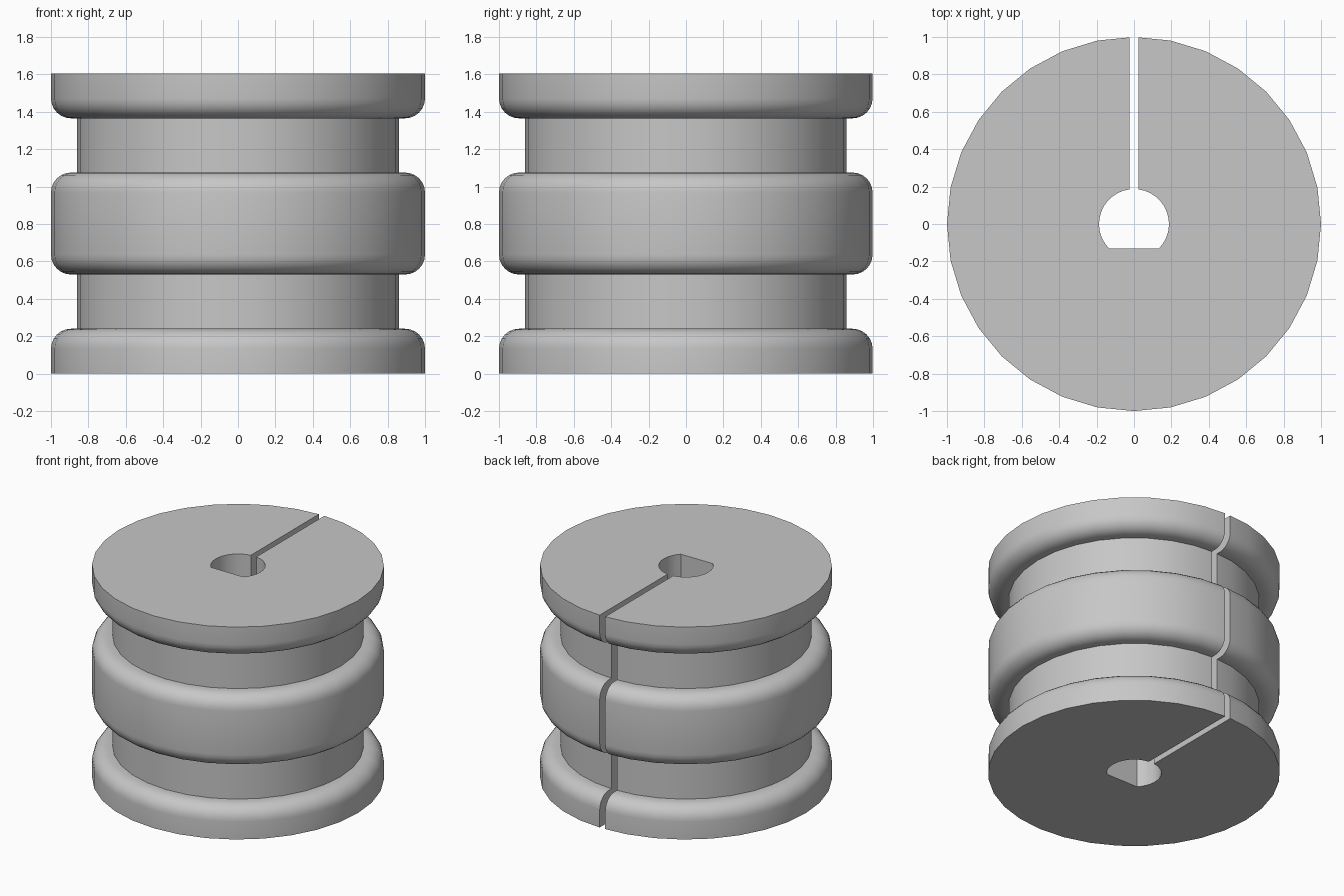
import bpy, bmesh, math

cube = bpy.data.objects.get("Cube")
if cube:
    bpy.data.objects.remove(cube, do_unlink=True)

HEIGHT, RIM, GROOVE, FILLET = 1.605, 1.0, 0.86, 0.107
GROOVE_LOW, GROOVE_HIGH = 0.24, 0.53
SLOT = 0.023                      # half width of the slot
BORE, FLAT = 0.187, -0.13         # bore radius and its flat side
SIDES, STEPS = 32, 6


# Side profile (radius, z): lower half, then mirrored upward
def fillet(z, direction):
    pts = []
    for i in range(STEPS + 1):
        a = math.pi / 2 * i / STEPS
        pts.append((RIM - FILLET + FILLET * math.cos(a),
                    z + direction * FILLET * (1 - math.sin(a))))
    return pts


half = [(RIM, 0.0)] + fillet(GROOVE_LOW, -1)
half += [(GROOVE, GROOVE_LOW), (GROOVE, GROOVE_HIGH)]
half += fillet(GROOVE_HIGH, 1)[::-1]
profile = half + [(r, HEIGHT - z) for r, z in reversed(half)]


# Outer ring, clockwise from one slot wall round to the other
def outer_ring(r):
    edge_y = r - SLOT * math.tan(math.pi / SIDES)
    ring = [(SLOT, edge_y)]
    for i in range(1, SIDES):
        a = math.pi / 2 - math.tau * i / SIDES
        ring.append((r * math.cos(a), r * math.sin(a)))
    return ring + [(-SLOT, edge_y)]


# D-shaped bore outline, in the same direction
start, end = math.acos(SLOT / BORE), math.asin(FLAT / BORE)
arc = [start + (end - start) * i / 12 for i in range(13)]
right = [(BORE * math.cos(a), BORE * math.sin(a)) for a in arc]
bore = right + [(-x, y) for x, y in reversed(right)]

bm = bmesh.new()


def add_loop(points, z):
    return [bm.verts.new((x, y, z)) for x, y in points]


def skin(a, b):
    for i in range(len(a) - 1):
        bm.faces.new((a[i], a[i + 1], b[i + 1], b[i]))


outer = [add_loop(outer_ring(r), z) for r, z in profile]
inner = [add_loop(bore, z) for z in (0, HEIGHT)]
for low, high in zip(outer, outer[1:]):
    skin(low, high)
skin(*inner)

# End caps and slot walls
for ring, hole in ((outer[0], inner[0]), (outer[-1], inner[1])):
    bm.faces.new(ring + hole[::-1])
for k in (0, -1):
    bm.faces.new([ring[k] for ring in outer] + [inner[1][k], inner[0][k]])
bmesh.ops.recalc_face_normals(bm, faces=bm.faces)

mesh = bpy.data.meshes.new("grooved_roller")
bm.to_mesh(mesh)
bm.free()
roller = bpy.data.objects.new("grooved_roller", mesh)
bpy.context.collection.objects.link(roller)

# Plain grey material
grey = bpy.data.materials.new("plain_grey")
grey.use_nodes = True
colour = (0.57, 0.57, 0.57, 1)
grey.diffuse_color = colour
grey.node_tree.nodes["Principled BSDF"].inputs["Base Color"].default_value = colour
mesh.materials.append(grey)

bpy.ops.object.select_all(action="DESELECT")
roller.select_set(True)
bpy.context.view_layer.objects.active = roller
bpy.ops.object.shade_smooth_by_angle(angle=math.radians(30))
